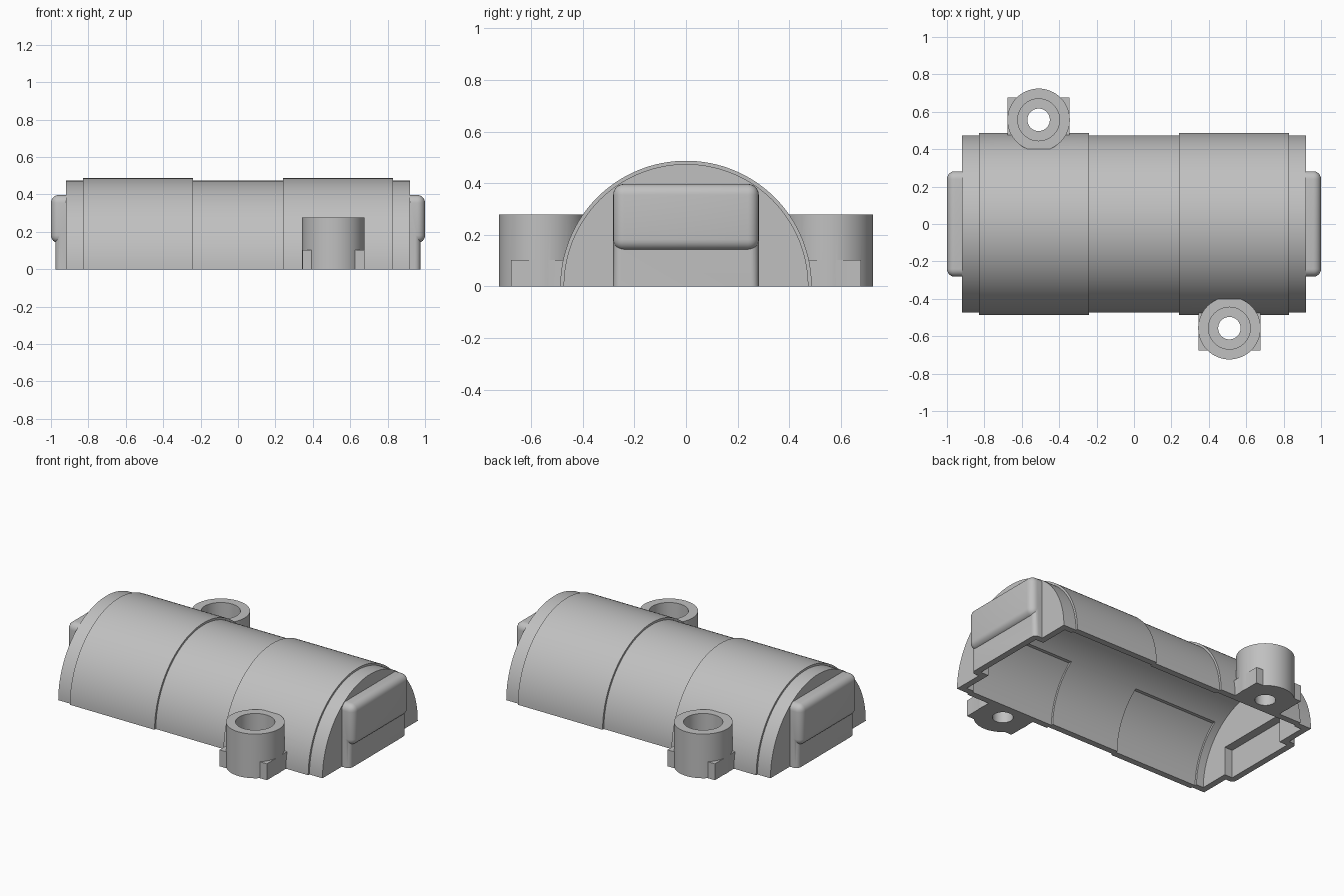
import bpy, bmesh, math
from mathutils import Matrix

if "Cube" in bpy.data.objects:
    bpy.data.objects.remove(bpy.data.objects["Cube"], do_unlink=True)

grey = bpy.data.materials.new("plain grey")
grey.use_nodes = True
colour = (0.53, 0.53, 0.53, 1)
grey.diffuse_color = colour
grey.node_tree.nodes["Principled BSDF"].inputs["Base Color"].default_value = colour


def finish(bm, name):
    bmesh.ops.recalc_face_normals(bm, faces=bm.faces)
    mesh = bpy.data.meshes.new(name)
    bm.to_mesh(mesh)
    bm.free()
    mesh.materials.append(grey)
    obj = bpy.data.objects.new(name, mesh)
    bpy.context.scene.collection.objects.link(obj)
    return obj


def box(name, lo, hi, bevel=0.0):
    bm = bmesh.new()
    bmesh.ops.create_cube(bm, size=1)
    for v in bm.verts:
        v.co = [(a + b) / 2 + c * (b - a) for a, b, c in zip(lo, hi, v.co)]
    if bevel:
        bmesh.ops.bevel(bm, geom=bm.edges[:], offset=bevel, segments=6,
                        profile=0.5, affect='EDGES')
    return finish(bm, name)


def post(name, x, y, r, z0, z1):
    bm = bmesh.new()
    bmesh.ops.create_cone(bm, cap_ends=True, segments=64, radius1=r, radius2=r,
                          depth=z1 - z0,
                          matrix=Matrix.Translation((x, y, (z0 + z1) / 2)))
    return finish(bm, name)


def lathe(name, profile, n=128):
    """Turn (x, radius) points about the x axis and close both ends."""
    bm = bmesh.new()
    rings = [[bm.verts.new((x, r * math.cos(math.tau * i / n), r * math.sin(math.tau * i / n)))
              for i in range(n)] for x, r in profile]
    for a, b in zip(rings, rings[1:]):
        for i in range(n):
            j = (i + 1) % n
            bm.faces.new((a[i], a[j], b[j], b[i]))
    bm.faces.new(rings[0])
    bm.faces.new(rings[-1])
    return finish(bm, name)


def side_recess(name, x0, x1, r, top):
    """Round-sided prism with a flat top, for the relief behind a wide band."""
    a = math.asin(top / r)
    right = [-0.3 + (a + 0.3) * i / 24 for i in range(25)]
    angles = right + [math.pi - t for t in reversed(right)]
    bm = bmesh.new()
    ends = [[bm.verts.new((x, r * math.cos(t), r * math.sin(t))) for t in angles]
            for x in (x0, x1)]
    for ring in ends:
        bm.faces.new(ring)
    n = len(angles)
    for i in range(n):
        j = (i + 1) % n
        bm.faces.new((ends[0][i], ends[0][j], ends[1][j], ends[1][i]))
    return finish(bm, name)


def combine(target, tool, operation):
    mod = target.modifiers.new("combine", 'BOOLEAN')
    mod.operation = operation
    mod.solver = 'EXACT'
    mod.object = tool
    bpy.context.view_layer.objects.active = target
    bpy.ops.object.modifier_apply(modifier=mod.name)
    bpy.data.objects.remove(tool, do_unlink=True)


# Stepped barrel with two wider bands
R, WIDE, END = 0.474, 0.487, 0.92
half = [(0.24, R), (0.24, WIDE), (0.83, WIDE), (0.83, R), (END, R)]
housing = lathe("half_round_housing", [(-x, r) for x, r in reversed(half)] + half)

# Boxes on both ends: a slim foot under a rounded upper block
for s in (-1, 1):
    for name, z0, z1, out, bevel in (("end_foot", -0.2, 0.25, 0.975, 0.03),
                                     ("end_block", 0.14, 0.397, 1.0, 0.042)):
        x0, x1 = sorted((s * 0.8, s * out))
        combine(housing, box(name, (x0, -0.282, z0), (x1, 0.282, z1), bevel), 'UNION')

# Screw bosses with square ears, on diagonal corners
BX, BY = 0.51, 0.557
for s in (-1, 1):
    x, y = s * BX, -s * BY
    y0, y1 = sorted((-s * 0.3, -s * 0.677))
    combine(housing, box("boss_ears", (x - 0.165, y0, -0.1), (x + 0.165, y1, 0.103)), 'UNION')
    combine(housing, post("screw_boss", x, y, 0.167, -0.15, 0.278), 'UNION')

# Hollow inside, reliefs behind the bands, and pockets in the end feet
combine(housing, lathe("cavity", [(-0.88, 0.434), (0.88, 0.434)]), 'DIFFERENCE')
for s in (-1, 1):
    x0, x1 = sorted((s * 0.24, s * 0.83))
    combine(housing, side_recess("band_relief", x0, x1, 0.447, 0.34), 'DIFFERENCE')
    x0, x1 = sorted((s * 0.7, s * 0.935))
    combine(housing, box("foot_pocket", (x0, -0.243, -0.3), (x1, 0.243, 0.18)), 'DIFFERENCE')

# Screw holes with counterbores
for s in (-1, 1):
    x, y = s * BX, -s * BY
    combine(housing, post("counterbore", x, y, 0.112, 0.1, 0.5), 'DIFFERENCE')
    combine(housing, post("screw_hole", x, y, 0.06, -0.4, 0.3), 'DIFFERENCE')

# Flat underside
combine(housing, box("underside_cut", (-2, -2, -1), (2, 2, 0)), 'DIFFERENCE')

bpy.ops.object.select_all(action='DESELECT')
housing.select_set(True)
bpy.context.view_layer.objects.active = housing
bpy.ops.object.shade_smooth_by_angle(angle=math.radians(30))
